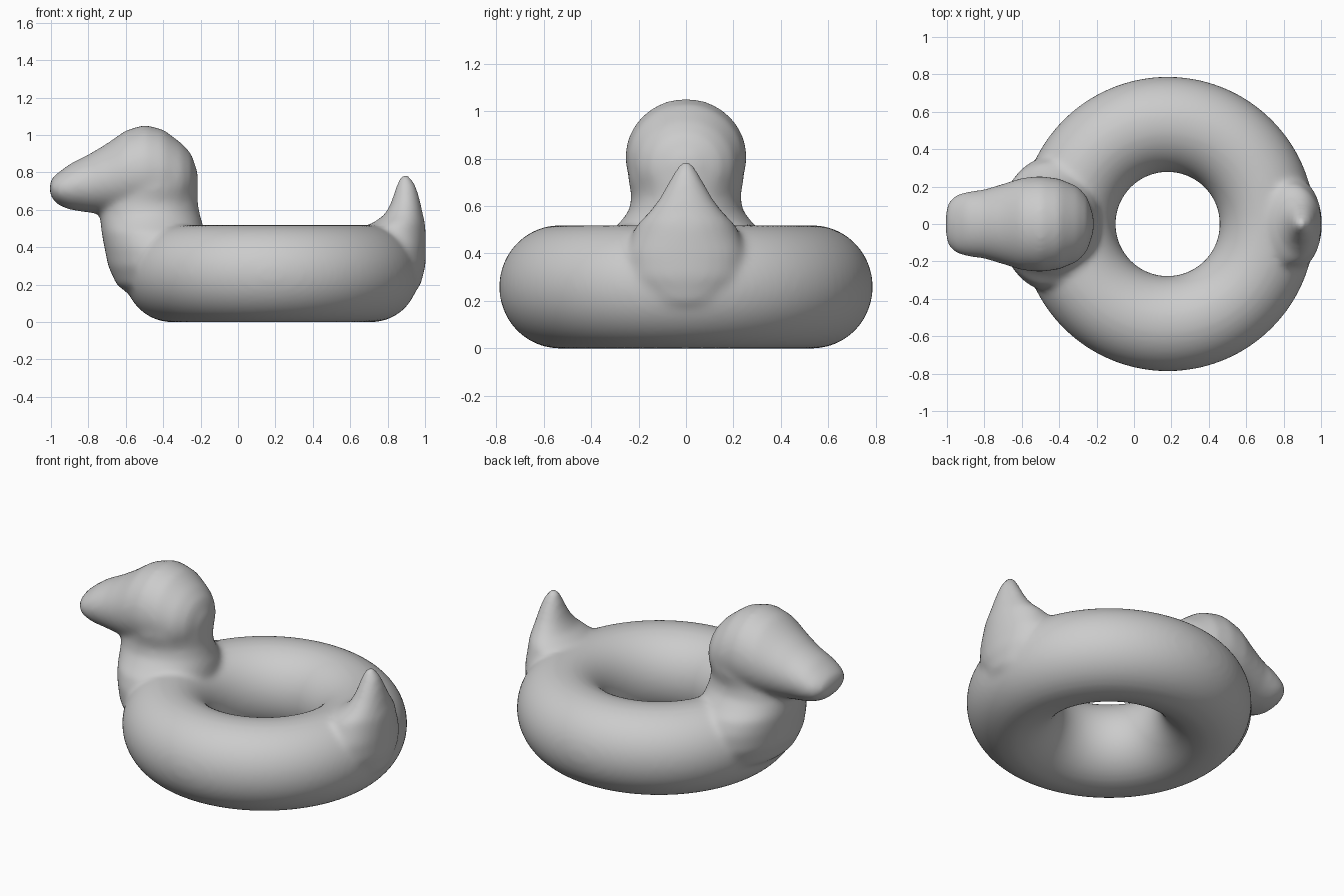
import bpy, bmesh, math

cube = bpy.data.objects.get("Cube")
if cube:
    bpy.data.objects.remove(cube, do_unlink=True)

SIDES = 40
bm = bmesh.new()


def bridge(rings, closed=False):
    """Skin a list of vertex rings with quads."""
    pairs = list(zip(rings, rings[1:]))
    if closed:
        pairs.append((rings[-1], rings[0]))
    for a, b in pairs:
        for i in range(len(a)):
            j = (i + 1) % len(a)
            bm.faces.new((a[i], a[j], b[j], b[i]))
    if not closed:
        bm.faces.new(rings[0][::-1])
        bm.faces.new(rings[-1])


def loft(sections, place):
    """Sections are (position, low, high, half width) ellipses."""
    rings = []
    for pos, low, high, width in sections:
        ring = []
        for i in range(SIDES):
            a = math.tau * i / SIDES
            u = (low + high) / 2 + (high - low) / 2 * math.cos(a)
            ring.append(bm.verts.new(place(pos, u, width * math.sin(a))))
        rings.append(ring)
    bridge(rings)


def upright(p, u, w):
    return (u, w, p)


def lengthwise(p, u, w):
    return (p, w, u)


# Swim ring
rings = []
for i in range(96):
    a = math.tau * i / 96
    ring = []
    for j in range(SIDES):
        b = math.tau * j / SIDES
        r = 0.533 + 0.255 * math.cos(b)
        ring.append(bm.verts.new((0.18 + r * math.cos(a), r * math.sin(a),
                                  0.259 + 0.26 * math.sin(b))))
    rings.append(ring)
bridge(rings, closed=True)

# Chest and neck
loft([(0.10, -0.52, -0.25, 0.18), (0.20, -0.65, -0.22, 0.32),
      (0.30, -0.695, -0.19, 0.36), (0.40, -0.715, -0.18, 0.36),
      (0.48, -0.73, -0.18, 0.33), (0.53, -0.735, -0.19, 0.28),
      (0.58, -0.74, -0.205, 0.24), (0.64, -0.74, -0.215, 0.23),
      (0.72, -0.70, -0.215, 0.245), (0.80, -0.65, -0.22, 0.24)], upright)

# Head and beak
loft([(-1.007, 0.69, 0.74, 0.06), (-0.995, 0.66, 0.77, 0.11),
      (-0.96, 0.625, 0.80, 0.152), (-0.90, 0.60, 0.845, 0.172),
      (-0.80, 0.585, 0.895, 0.185), (-0.70, 0.575, 0.955, 0.215),
      (-0.60, 0.565, 1.025, 0.247), (-0.50, 0.56, 1.055, 0.257),
      (-0.40, 0.56, 1.03, 0.243), (-0.30, 0.58, 0.955, 0.20),
      (-0.25, 0.63, 0.90, 0.145), (-0.215, 0.72, 0.80, 0.04)], lengthwise)

# Tail
loft([(0.10, 0.70, 0.90, 0.10), (0.20, 0.70, 0.977, 0.20),
      (0.30, 0.70, 1.003, 0.25), (0.40, 0.70, 1.005, 0.25),
      (0.50, 0.67, 1.003, 0.22), (0.53, 0.72, 1.0, 0.20),
      (0.57, 0.78, 0.99, 0.16), (0.62, 0.81, 0.98, 0.12),
      (0.68, 0.832, 0.966, 0.085), (0.73, 0.847, 0.95, 0.058),
      (0.765, 0.86, 0.93, 0.038), (0.787, 0.88, 0.91, 0.015)], upright)

bmesh.ops.recalc_face_normals(bm, faces=bm.faces[:])
mesh = bpy.data.meshes.new("bird_swim_ring")
bm.to_mesh(mesh)
bm.free()
body = bpy.data.objects.new("bird_swim_ring", mesh)
bpy.context.collection.objects.link(body)

# Single flat colour
grey = bpy.data.materials.new("plain_grey")
grey.use_nodes = True
colour = (0.6, 0.6, 0.6, 1.0)
grey.diffuse_color = colour
grey.node_tree.nodes["Principled BSDF"].inputs["Base Color"].default_value = colour
mesh.materials.append(grey)

# Fuse the parts into one soft skin
remesh = body.modifiers.new("fuse", 'REMESH')
remesh.mode = 'VOXEL'
remesh.voxel_size = 0.016
remesh.use_smooth_shade = True
smooth = body.modifiers.new("soften", 'SMOOTH')
smooth.factor = 0.5
smooth.iterations = 14
